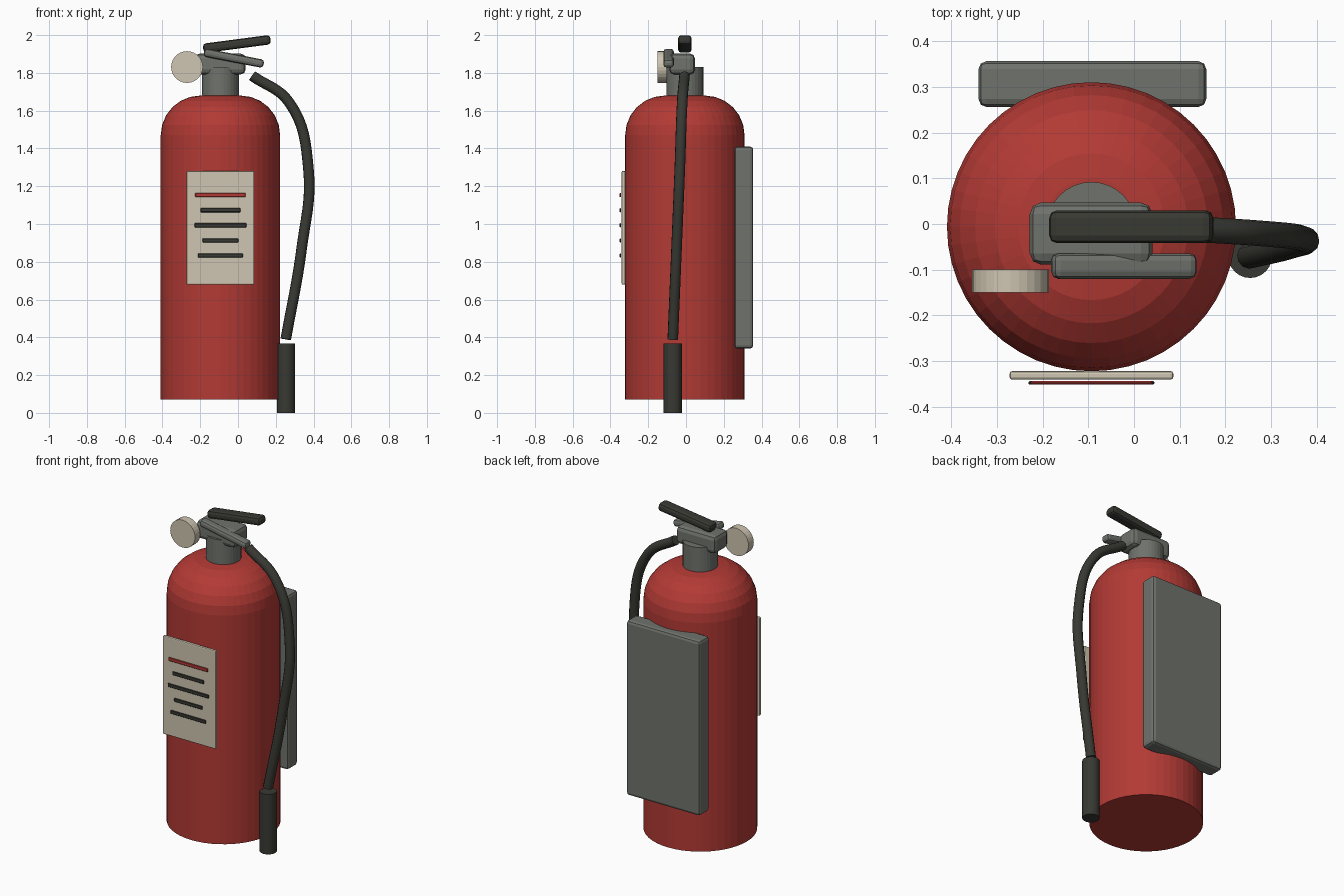
import bpy, bmesh, math
from mathutils import Matrix, Vector

if "Cube" in bpy.data.objects:
    bpy.data.objects.remove(bpy.data.objects["Cube"])


def material(name, r, g, b):
    m = bpy.data.materials.new(name)
    m.diffuse_color = (r, g, b, 1)
    m.use_nodes = True
    m.node_tree.nodes["Principled BSDF"].inputs["Base Color"].default_value = m.diffuse_color
    return m


RED = material("red paint", 0.45, 0.042, 0.035)
GREY = material("grey metal", 0.16, 0.17, 0.15)
DARK = material("dark rubber", 0.04, 0.04, 0.033)
CREAM = material("cream label", 0.62, 0.56, 0.44)
CX, CY = -0.093, -0.006     # tank axis


def add_object(name, bm, mat):
    bmesh.ops.recalc_face_normals(bm, faces=bm.faces)
    me = bpy.data.meshes.new(name)
    bm.to_mesh(me)
    bm.free()
    me.materials.append(mat)
    ob = bpy.data.objects.new(name, me)
    bpy.context.collection.objects.link(ob)
    return ob


def box(name, center, size, mat, bevel=0.0, tilt=0.0, segments=2):
    """Box with rounded edges, tilted in the x-z plane (positive lifts +x)."""
    bm = bmesh.new()
    bmesh.ops.create_cube(bm, size=1)
    bmesh.ops.scale(bm, vec=size, verts=bm.verts)
    if bevel:
        bmesh.ops.bevel(bm, geom=bm.edges[:], offset=bevel, segments=segments,
                        profile=0.5, affect='EDGES')
    bm.transform(Matrix.Translation(center) @ Matrix.Rotation(-math.radians(tilt), 4, 'Y'))
    return add_object(name, bm, mat)


def lathe(name, profile, mat, sides, place):
    """Closed solid of revolution from (radius, height) rings."""
    bm = bmesh.new()
    rings = [[bm.verts.new((r * math.cos(2 * math.pi * i / sides),
                            r * math.sin(2 * math.pi * i / sides), h))
              for i in range(sides)] for r, h in profile]
    for a, b in zip(rings, rings[1:]):
        for i in range(sides):
            j = (i + 1) % sides
            bm.faces.new((a[i], a[j], b[j], b[i]))
    bm.faces.new(rings[0])
    bm.faces.new(rings[-1])
    bm.transform(place)
    return add_object(name, bm, mat)


# Tank with rounded shoulder
R, SHOULDER, BEND = 0.316, 1.47, 0.21
profile = [(R, 0.07)]
for k in range(7):
    a = math.radians(15 * k)
    profile.append((R - BEND + BEND * math.cos(a), SHOULDER + BEND * math.sin(a)))
axis = Matrix.Translation((CX, CY, 0))
lathe("tank", profile, RED, 48, axis)

# Neck and valve block
lathe("neck", [(0.098, 1.64), (0.098, 1.83)], GREY, 32, axis)
box("valve_block", (-0.094, -0.021, 1.847), (0.268, 0.136, 0.11), GREY, 0.025)

# Carrying handle above, squeeze lever at the front
box("carry_handle", (-0.006, -0.006, 1.953), (0.36, 0.072, 0.05), DARK, 0.017, 7.5)
box("squeeze_lever", (-0.022, -0.092, 1.878), (0.322, 0.056, 0.044), GREY, 0.016, -11)

# Pressure gauge facing the front
lathe("pressure_gauge", [(0.084, 0), (0.084, 0.051)], CREAM, 28,
      Matrix.Translation((-0.27, -0.099, 1.831)) @ Matrix.Rotation(math.pi / 2, 4, 'X'))

# Label plate and its printed bars
box("label_plate", (CX, -0.331, 0.98), (0.358, 0.019, 0.602), CREAM, 0.006)
for i, width in enumerate((0.267, 0.212, 0.276, 0.19, 0.238)):
    box(f"label_bar_{i + 1}", (CX, -0.3475, 1.153 - 0.08 * i), (width, 0.008, 0.022),
        DARK if i else RED, 0.003, segments=1)

# Wall bracket behind
box("wall_bracket", (-0.091, 0.306, 0.875), (0.498, 0.1, 1.07), GREY, 0.017)

# Hose: swept curve turned into a mesh
path = [(0.075, -0.008, 1.785), (0.27, -0.02, 1.645), (0.373, -0.033, 1.29),
        (0.337, -0.05, 0.87), (0.253, -0.07, 0.39)]
curve = bpy.data.curves.new("hose_path", 'CURVE')
curve.dimensions = '3D'
curve.bevel_depth = 0.028
curve.bevel_resolution = 4
curve.resolution_u = 8
curve.use_fill_caps = True
spline = curve.splines.new('BEZIER')
spline.bezier_points.add(len(path) - 1)
for p, co in zip(spline.bezier_points, path):
    p.co = co
    p.handle_left_type = p.handle_right_type = 'AUTO'
temp = bpy.data.objects.new("hose_path", curve)
bpy.context.collection.objects.link(temp)
bpy.context.view_layer.update()
mesh = bpy.data.meshes.new_from_object(temp.evaluated_get(bpy.context.evaluated_depsgraph_get()))
bpy.data.objects.remove(temp)
mesh.materials.clear()
mesh.materials.append(DARK)
for p in mesh.polygons:
    p.use_smooth = len(p.vertices) == 4
hose = bpy.data.objects.new("hose", mesh)
bpy.context.collection.objects.link(hose)

# Nozzle at the hose end
lathe("nozzle", [(0.048, 0), (0.048, 0.367)], DARK, 24, Matrix.Translation((0.254, -0.07, 0)))
